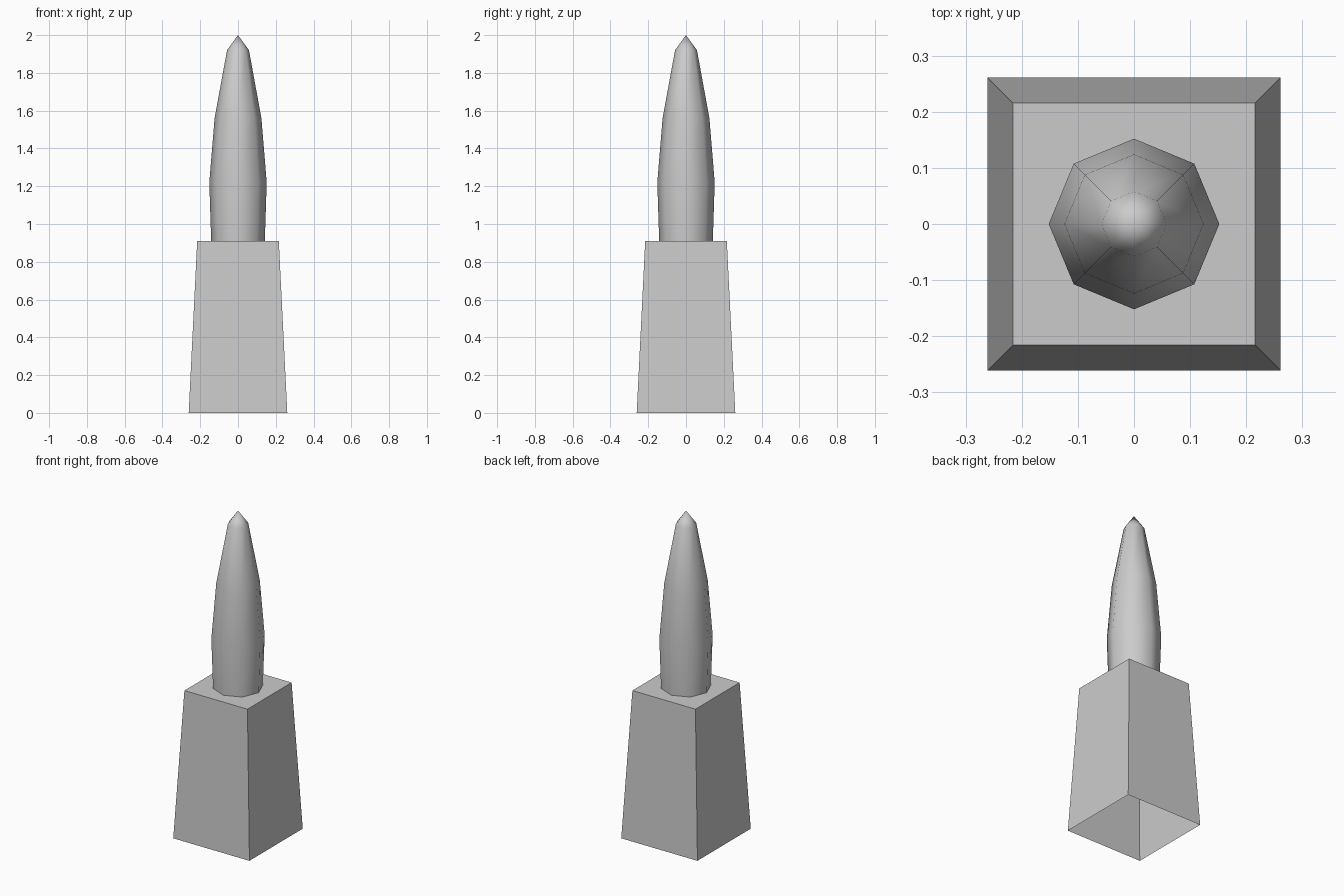
import bpy
import bmesh
from math import cos, sin, tau

cube = bpy.data.objects.get("Cube")
if cube:
    bpy.data.objects.remove(cube)

grey = bpy.data.materials.new("light_grey")
grey.use_nodes = True
colour = (0.6, 0.6, 0.6, 1)
grey.diffuse_color = colour
grey.node_tree.nodes["Principled BSDF"].inputs["Base Color"].default_value = colour


def lathe(name, profile, sides, turn=0.0, smooth=False, cap=False):
    """Stack rings of (radius, height); a zero radius closes to a point."""
    bm = bmesh.new()
    rings = []
    for radius, z in profile:
        if radius == 0:
            rings.append([bm.verts.new((0, 0, z))] * sides)
            continue
        angles = [tau * i / sides + turn for i in range(sides)]
        rings.append([bm.verts.new((radius * cos(a), radius * sin(a), z)) for a in angles])
    for low, high in zip(rings, rings[1:]):
        for i in range(sides):
            j = (i + 1) % sides
            corners = [low[i], low[j], high[j], high[i]]
            bm.faces.new(list(dict.fromkeys(corners)))
    if cap:
        bm.faces.new(rings[-1])
    for face in bm.faces:
        face.smooth = smooth
    mesh = bpy.data.meshes.new(name)
    bm.to_mesh(mesh)
    bm.free()
    mesh.materials.append(grey)
    obj = bpy.data.objects.new(name, mesh)
    bpy.context.collection.objects.link(obj)
    return obj


# Tapered square pedestal, open underneath
diagonal = 2 ** 0.5
lathe("pedestal", [(0.261 * diagonal, 0), (0.216 * diagonal, 0.91)], 4, tau / 8, cap=True)

# Smooth eight-sided pointed spire
lathe("spire", [(0.142, 0.91), (0.152, 1.22), (0.124, 1.56), (0.058, 1.92), (0, 2)],
      8, smooth=True)
